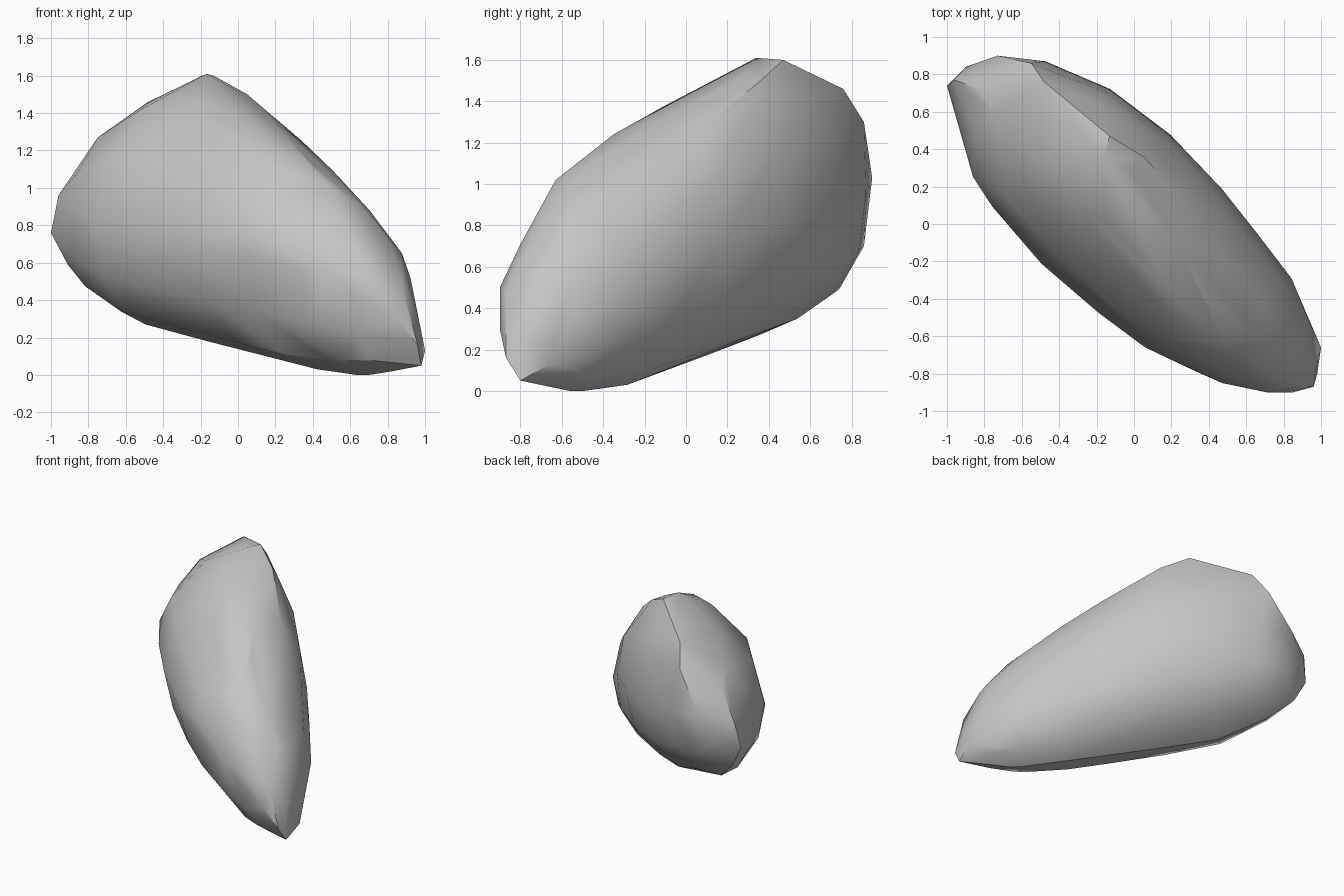
import bpy
import bmesh
from math import cos, sin, pi, sqrt, radians
from mathutils import Vector

if "Cube" in bpy.data.objects:
    bpy.data.objects.remove(bpy.data.objects["Cube"], do_unlink=True)


def make_material(name, colour):
    material = bpy.data.materials.new(name)
    material.use_nodes = True
    material.diffuse_color = colour
    shader = material.node_tree.nodes["Principled BSDF"]
    shader.inputs["Base Color"].default_value = colour
    shader.inputs["Roughness"].default_value = 0.8
    return material


# The boulder lies diagonally: "along" runs from back right to front left
ALONG = Vector((1, -1, 0)) / sqrt(2)
ACROSS = Vector((1, 1, 0)) / sqrt(2)
UP = Vector((0, 0, 1))

# Cross-sections: distance along, then (across, height) of each extreme
sections = [
    # along, left side, top, right side, bottom
    (-0.95, (-0.32, 0.82), (0.1, 1.34), (0.28, 0.94), (-0.09, 0.42)),
    (-0.6, (-0.47, 0.79), (0.22, 1.52), (0.42, 0.86), (-0.1, 0.27)),
    (-0.2, (-0.5, 0.75), (0.19, 1.52), (0.475, 0.8), (-0.03, 0.18)),
    (0.2, (-0.47, 0.67), (0.1, 1.33), (0.465, 0.74), (0.04, 0.1)),
    (0.5, (-0.42, 0.63), (0.0, 1.17), (0.43, 0.6), (0.1, 0.03)),
    (0.8, (-0.32, 0.56), (0.0, 0.95), (0.39, 0.43), (0.1, 0.0)),
    (1.05, (-0.19, 0.45), (0.1, 0.7), (0.28, 0.33), (0.12, 0.02)),
]

# Chipped corners that stand out of the rounded body
upper_end = [
    (-1, 0.74, 0.76), (-0.96, 0.77, 0.96), (-0.9, 0.84, 0.85),
    (-0.73, 0.9, 1.03), (-0.72, 0.86, 0.7), (-0.91, 0.72, 0.59),
    (-0.82, 0.72, 1.16), (-0.55, 0.86, 1.3), (-0.48, 0.76, 1.46),
]
crest = [
    (-0.17, 0.34, 1.61), (-0.13, 0.47, 1.6), (0.05, 0.36, 1.5),
    (-0.15, 0.04, 1.45), (0, -0.1, 1.38), (0.18, -0.35, 1.24),
    (0.48, -0.63, 1.02), (0.68, -0.61, 0.89),
]
flank = [
    (-0.86, 0.25, 0.89), (0.06, -0.66, 0.74), (0.47, -0.85, 0.56),
    (0.55, -0.7, 0.08), (0.62, -0.8, 0.71),
]
lower_end = [
    (0.98, -0.8, 0.05), (0.96, -0.87, 0.16), (0.97, -0.79, 0.28),
    (1, -0.66, 0.13), (0.85, -0.9, 0.3), (0.88, -0.87, 0.47),
    (0.88, -0.69, 0.61), (0.71, -0.9, 0.5), (0.7, -0.56, 0),
    (0.95, -0.55, 0.35),
]


def section_points(along, left, top, right, bottom, steps=3):
    """Join the four extremes of a section with quarter ellipses."""
    for side in (left, right):
        for pole in (top, bottom):
            for i in range(steps + 1):
                angle = i / steps * pi / 2
                across = pole[0] + (side[0] - pole[0]) * cos(angle)
                height = side[1] + (pole[1] - side[1]) * sin(angle)
                yield ALONG * along + ACROSS * across + UP * height


def build_boulder(name, material):
    bm = bmesh.new()
    for section in sections:
        for point in section_points(*section):
            bm.verts.new(point)
    for corner in upper_end + crest + flank + lower_end:
        bm.verts.new(corner)
    bmesh.ops.remove_doubles(bm, verts=bm.verts[:], dist=0.02)

    # Wrap everything in one convex stone skin and drop buried points
    bmesh.ops.convex_hull(bm, input=bm.verts[:])
    buried = [v for v in bm.verts if not v.link_faces]
    bmesh.ops.delete(bm, geom=buried, context='VERTS')
    bmesh.ops.recalc_face_normals(bm, faces=bm.faces[:])

    mesh = bpy.data.meshes.new(name)
    bm.to_mesh(mesh)
    bm.free()
    mesh.materials.append(material)
    boulder = bpy.data.objects.new(name, mesh)
    bpy.context.collection.objects.link(boulder)
    return boulder


boulder = build_boulder("boulder", make_material("stone grey", (0.56, 0.56, 0.56, 1)))
bpy.ops.object.select_all(action='DESELECT')
boulder.select_set(True)
bpy.context.view_layer.objects.active = boulder
bpy.ops.object.shade_smooth_by_angle(angle=radians(30))
